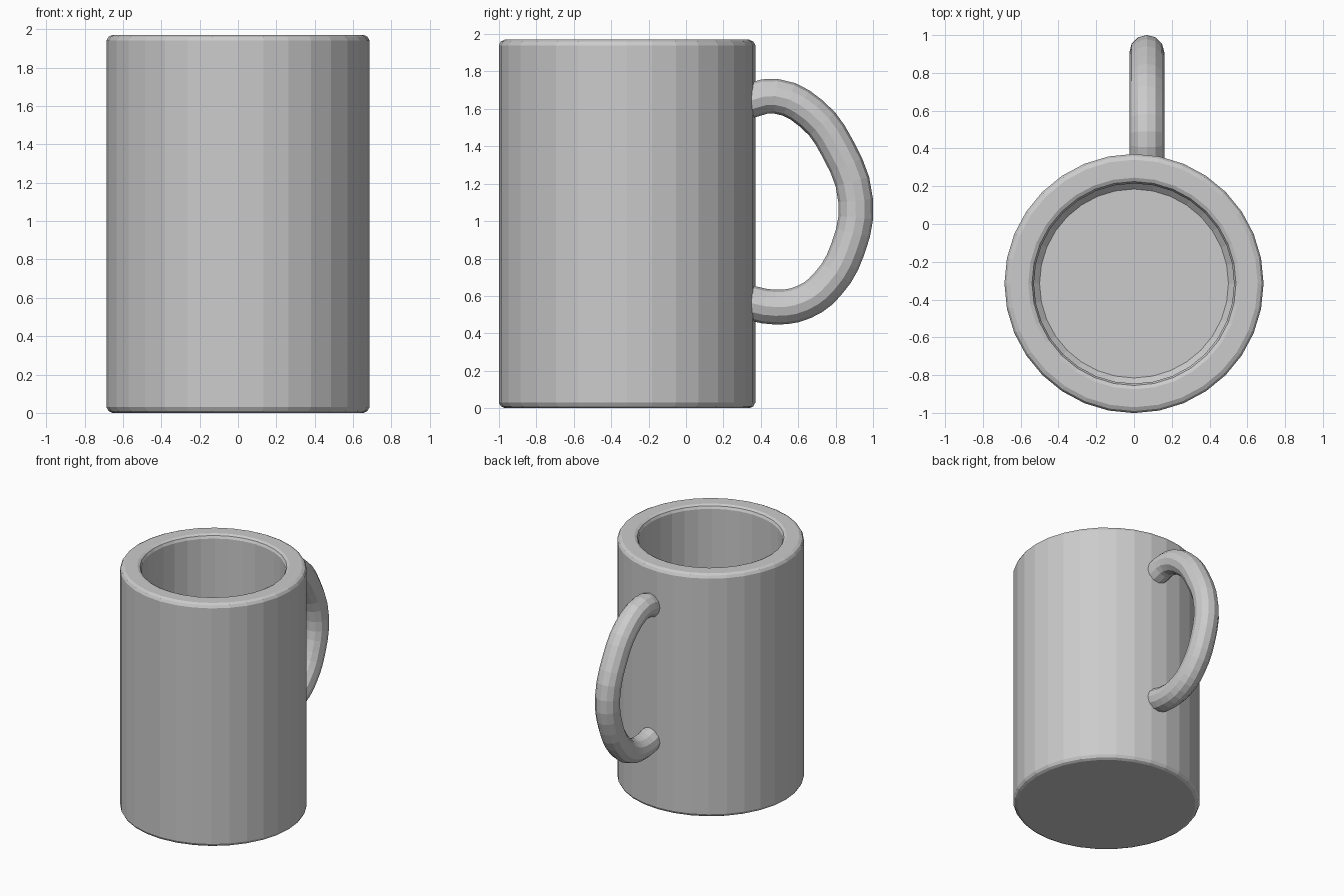
import bpy, bmesh, math
from mathutils import Vector

if "Cube" in bpy.data.objects:
    bpy.data.objects.remove(bpy.data.objects["Cube"])

CENTRE = Vector((0, -0.315, 0))
SIDES = 32


def lathe(name, profile, location):
    """Revolve an (r, z) profile around the z axis."""
    bm = bmesh.new()
    verts = [bm.verts.new((r, 0, z)) for r, z in profile]
    edges = [bm.edges.new(pair) for pair in zip(verts, verts[1:])]
    bmesh.ops.spin(bm, geom=verts + edges, cent=(0, 0, 0), axis=(0, 0, 1),
                   angle=math.tau, steps=SIDES)
    bmesh.ops.remove_doubles(bm, verts=bm.verts[:], dist=1e-4)
    bmesh.ops.recalc_face_normals(bm, faces=bm.faces[:])
    mesh = bpy.data.meshes.new(name)
    bm.to_mesh(mesh)
    bm.free()
    obj = bpy.data.objects.new(name, mesh)
    obj.location = location
    bpy.context.collection.objects.link(obj)
    return obj


def tube(name, points, radius):
    """Round tube along a smooth path, turned into a mesh."""
    curve = bpy.data.curves.new(name, 'CURVE')
    curve.dimensions = '3D'
    curve.bevel_depth = radius
    curve.bevel_resolution = 4
    curve.resolution_u = 3
    curve.use_fill_caps = True
    spline = curve.splines.new('BEZIER')
    spline.bezier_points.add(len(points) - 1)
    for bp, co in zip(spline.bezier_points, points):
        bp.co = co
        bp.handle_left_type = bp.handle_right_type = 'AUTO'
    obj = bpy.data.objects.new(name, curve)
    bpy.context.collection.objects.link(obj)
    bpy.ops.object.select_all(action='DESELECT')
    obj.select_set(True)
    bpy.context.view_layer.objects.active = obj
    bpy.ops.object.convert(target='MESH')
    bpy.ops.object.shade_flat()
    return bpy.context.object


# Hollow cup with softened rim and foot
lathe("mug_body", [
    (0, 0), (0.655, 0), (0.675, 0.01), (0.686, 0.03),
    (0.686, 1.94), (0.675, 1.96), (0.655, 1.97),
    (0.56, 1.97), (0.54, 1.96), (0.53, 1.94),
    (0.53, 0.18), (0.50, 0.15), (0, 0.15)], CENTRE)

# Rounded handle at the back, slightly off to one side
path = [(0.31, 1.635), (0.48, 1.668), (0.67, 1.575), (0.81, 1.39), (0.907, 1.11),
        (0.865, 0.85), (0.755, 0.66), (0.63, 0.567), (0.48, 0.54), (0.31, 0.57)]
tube("handle", [(0.068, y, z) for y, z in path], 0.093)
